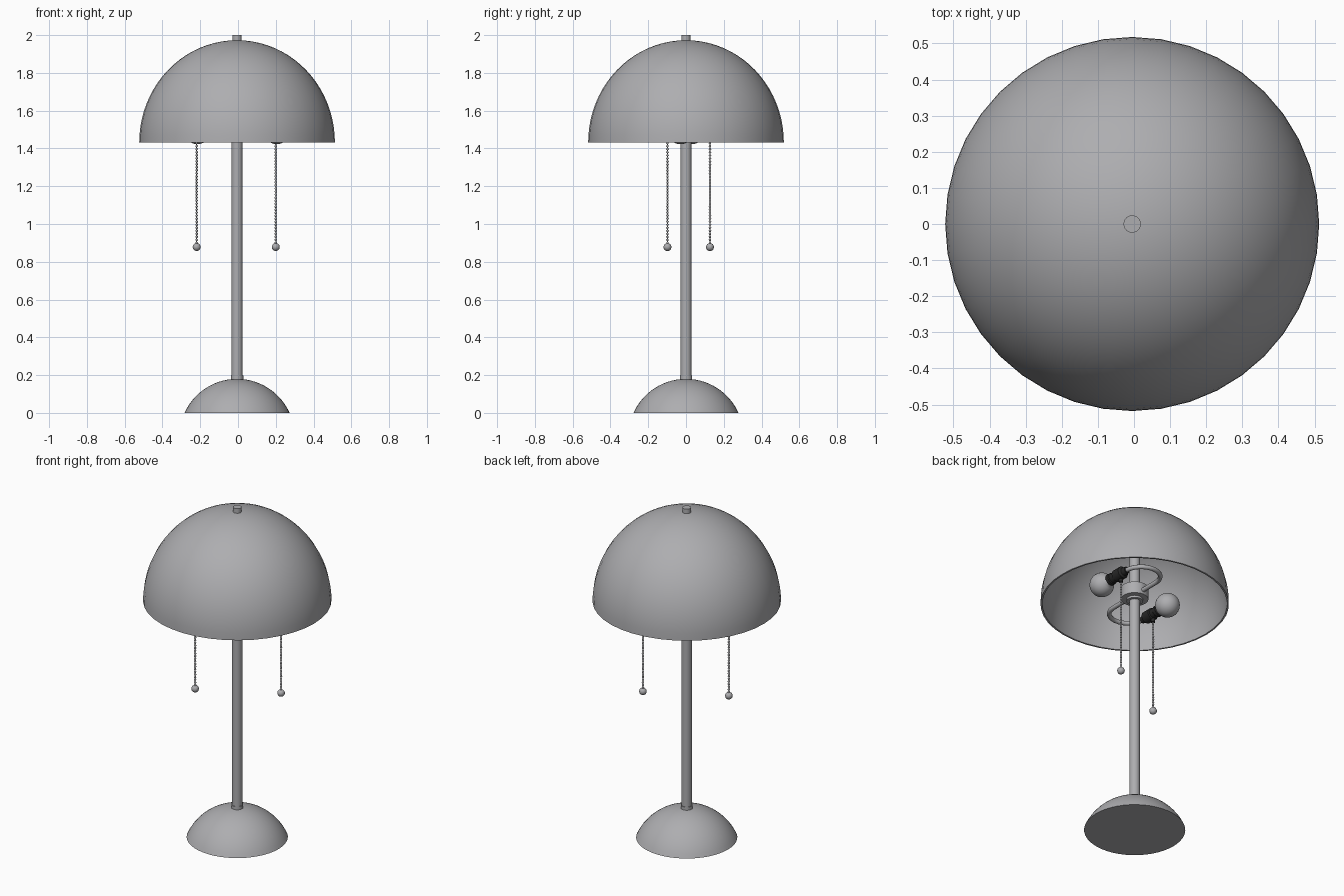
import bpy, bmesh, math
from mathutils import Matrix, Vector

if "Cube" in bpy.data.objects:
    bpy.data.objects.remove(bpy.data.objects["Cube"])

CX = -0.005  # lamp axis


def material(name, rgb):
    m = bpy.data.materials.new(name)
    m.diffuse_color = (*rgb, 1)
    m.use_nodes = True
    m.node_tree.nodes["Principled BSDF"].inputs["Base Color"].default_value = m.diffuse_color
    return m


GREY = material("soft_grey", (0.42, 0.42, 0.435))
BLACK = material("socket_black", (0.02, 0.02, 0.02))
AXIS = Matrix.Translation((CX, 0, 0))


def finish(name, bm, mat):
    bmesh.ops.recalc_face_normals(bm, faces=bm.faces)
    me = bpy.data.meshes.new(name)
    bm.to_mesh(me)
    bm.free()
    me.materials.append(mat)
    me.shade_smooth()
    me.set_sharp_from_angle(angle=math.radians(35))
    ob = bpy.data.objects.new(name, me)
    bpy.context.collection.objects.link(ob)
    return ob


def lathe(name, profile, mat=GREY, matrix=AXIS, n=32):
    """Revolve (radius, height) points around local z."""
    bm = bmesh.new()
    vs = [bm.verts.new((r, 0, z)) for r, z in profile]
    es = [bm.edges.new(p) for p in zip(vs, vs[1:])]
    bmesh.ops.spin(bm, geom=vs + es, cent=(0, 0, 0), axis=(0, 0, 1),
                   angle=2 * math.pi, steps=n, use_duplicate=False)
    bmesh.ops.remove_doubles(bm, verts=bm.verts, dist=1e-5)
    bmesh.ops.transform(bm, matrix=matrix, verts=bm.verts)
    return finish(name, bm, mat)


def rod(name, r, z0, z1, mat=GREY, matrix=AXIS, n=24):
    return lathe(name, [(0, z0), (r, z0), (r, z1), (0, z1)], mat, matrix, n)


def dome(r, h, z0, steps=20):
    return [(r * math.cos(a), z0 + h * math.sin(a))
            for a in (math.pi / 2 * i / steps for i in range(steps + 1))]


# base: solid spherical cap
R, drop = 0.305, 0.125
a0 = math.asin(drop / R)
cap = [(R * math.cos(a), R * math.sin(a) - drop)
       for a in (a0 + (math.pi / 2 - a0) * i / 14 for i in range(15))]
lathe("base", [(0, 0)] + cap, n=48)

# stem, collar, hub and finial
rod("stem", 0.029, 0.1, 1.97)
rod("stem_collar", 0.033, 0.15, 0.197)
lathe("hub", [(0, 1.45), (0.045, 1.45), (0.045, 1.463), (0.075, 1.463),
              (0.075, 1.533), (0, 1.533)])
rod("finial", 0.024, 1.95, 2.0)

# shade: thin open dome
outer = dome(0.518, 0.541, 1.432)
inner = dome(0.508, 0.531, 1.432)
lathe("shade", outer + inner[::-1] + outer[:1], n=40)

# two lamp units, half a turn apart: arm, socket, bulb and pull chain
LX, LZ = 0.21, 1.49
for i, chain in enumerate([(0.2, 0.127), (-0.219, -0.098)]):
    tag = ("right", "left")[i]
    unit = AXIS @ Matrix.Rotation(math.pi * i, 4, 'Z')

    # hooked arm
    rad = LX / 2
    pts = [(0, 0.05)]
    pts += [(rad - rad * math.cos(math.pi * k / 20),
             0.18 + rad * math.sin(math.pi * k / 20)) for k in range(21)]
    pts += [(LX, 0.15)]
    cu = bpy.data.curves.new(tag + "_arm", 'CURVE')
    cu.dimensions = '3D'
    cu.bevel_depth = 0.013
    cu.bevel_resolution = 3
    cu.use_fill_caps = True
    sp = cu.splines.new('POLY')
    sp.points.add(len(pts) - 1)
    for p, (x, y) in zip(sp.points, pts):
        p.co = (*(unit @ Vector((x, y, LZ))), 1)
    cu.materials.append(GREY)
    bpy.context.collection.objects.link(
        bpy.data.objects.new(tag + "_arm", cu))

    # stepped socket and bulb lie along the return leg of the arm
    m = unit @ Matrix.Translation((LX, 0, LZ)) @ Matrix.Rotation(math.pi / 2, 4, 'X')
    lathe(tag + "_socket",
          [(0, -0.185), (0.019, -0.185), (0.024, -0.16), (0.035, -0.15),
           (0.035, -0.095), (0.029, -0.09), (0.029, -0.065), (0.033, -0.06),
           (0.033, -0.04), (0, -0.04)], BLACK, m, 24)
    r, c = 0.068, 0.03
    ball = [(r * math.sin(a), c - r * math.cos(a))
            for a in (0.5 + (math.pi - 0.5) * k / 16 for k in range(17))]
    lathe(tag + "_bulb", [(0, -0.045), (0.026, -0.045)] + ball, GREY, m, 28)

    # switch nub above the chain
    x, y = chain
    at = Matrix.Translation((x, y, 0))
    rod(tag + "_switch", 0.012, 1.44, LZ, BLACK, at, 12)

    # beaded chain with a round pull
    bm = bmesh.new()
    for k in range(35):
        bmesh.ops.create_icosphere(
            bm, subdivisions=2, radius=0.0068,
            matrix=Matrix.Translation((x, y, 0.9 + 0.016 * k)))
    bmesh.ops.create_uvsphere(bm, u_segments=20, v_segments=12, radius=0.021,
                              matrix=Matrix.Translation((x, y, 0.878)))
    finish(tag + "_pull_chain", bm, GREY)
    rod(tag + "_chain_wire", 0.0025, 0.88, 1.46, GREY, at, 8)
